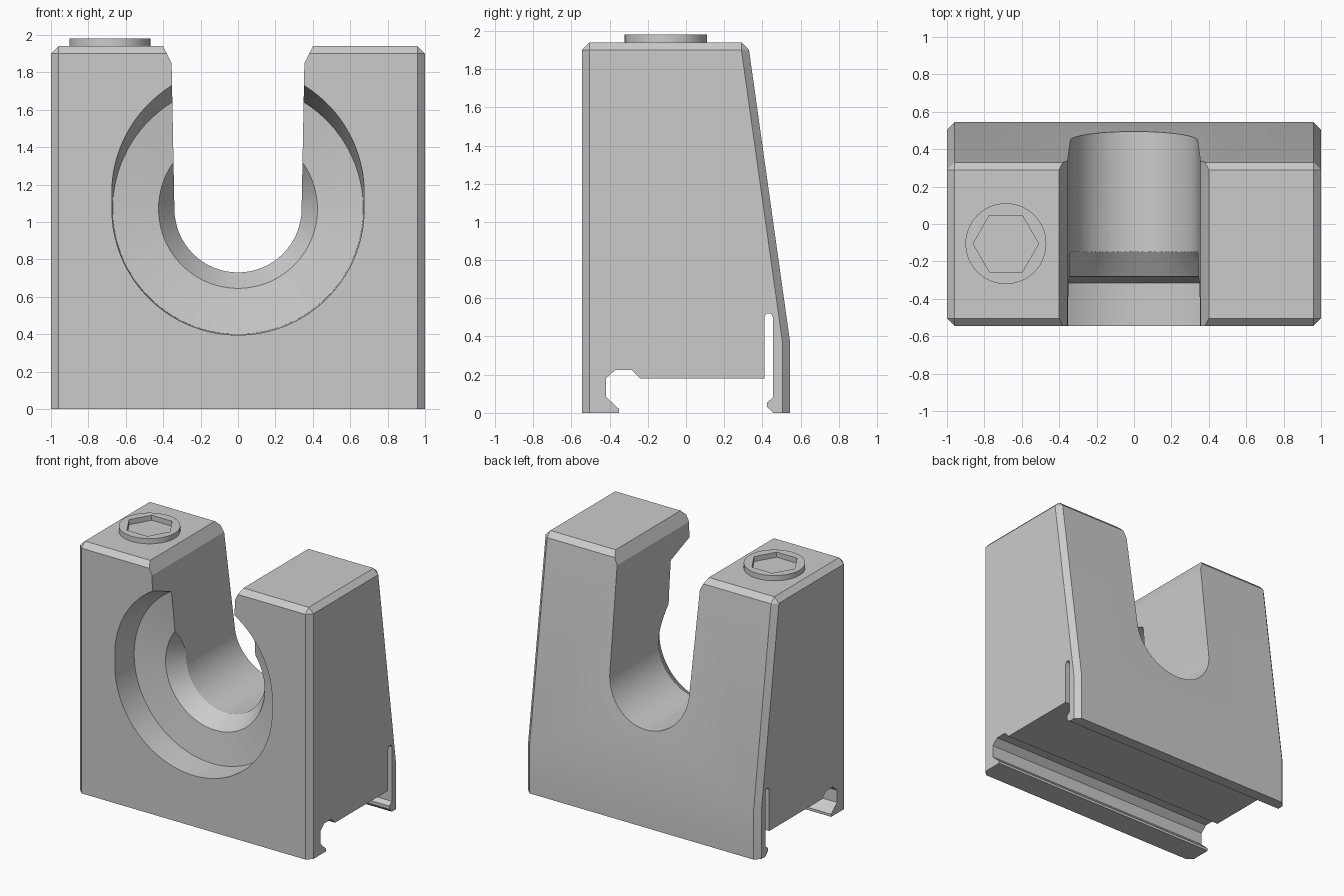
import bpy, bmesh, math

if "Cube" in bpy.data.objects:
    bpy.data.objects.remove(bpy.data.objects["Cube"])

grey = bpy.data.materials.new("light_grey")
grey.diffuse_color = (0.6, 0.6, 0.6, 1)
grey.use_nodes = True
grey.node_tree.nodes["Principled BSDF"].inputs["Base Color"].default_value = grey.diffuse_color


def add_object(name, bm):
    bmesh.ops.recalc_face_normals(bm, faces=bm.faces[:])
    me = bpy.data.meshes.new(name)
    bm.to_mesh(me)
    bm.free()
    ob = bpy.data.objects.new(name, me)
    bpy.context.collection.objects.link(ob)
    me.materials.append(grey)
    return ob


def loft(name, rings):
    """Skin closed rings of equal length and cap both ends."""
    bm = bmesh.new()
    vs = [[bm.verts.new(p) for p in r] for r in rings]
    n = len(rings[0])
    for a, b in zip(vs, vs[1:]):
        for i in range(n):
            j = (i + 1) % n
            bm.faces.new((a[i], a[j], b[j], b[i]))
    bm.faces.new(vs[0])
    bm.faces.new(vs[-1])
    return add_object(name, bm)


def activate(ob):
    bpy.ops.object.select_all(action='DESELECT')
    ob.select_set(True)
    bpy.context.view_layer.objects.active = ob


def cut(ob, cutter):
    mod = ob.modifiers.new("cut", 'BOOLEAN')
    mod.operation = 'DIFFERENCE'
    mod.solver = 'EXACT'
    mod.object = cutter
    activate(ob)
    bpy.ops.object.modifier_apply(modifier=mod.name)
    bpy.data.objects.remove(cutter)


# Block with sloped back and chamfered corners and top
C, F = 0.04, -0.545
bm = bmesh.new()
for z, back in ((0, 0.545), (0.37, 0.545), (1.90, 0.33)):
    for s in (-1, 1):
        for x, y in ((1, F + C), (1 - C, F), (1 - C, back), (1, back - C)):
            bm.verts.new((s * x, y, z))
for s in (-1, 1):
    for y in (F + C, 0.29):
        bm.verts.new((s * (1 - C), y, 1.94))
bmesh.ops.convex_hull(bm, input=bm.verts[:])
bmesh.ops.dissolve_limit(bm, angle_limit=0.01, verts=bm.verts[:], edges=bm.edges[:])
block = add_object("holder_block", bm)

# Open-topped U slot, slightly flared, running front to back
ZC, R = 1.07, 0.34
u = [(R * math.cos(a), ZC + R * math.sin(a))
     for a in (math.pi + math.pi * i / 32 for i in range(33))]
u += [(0.355, 1.85), (0.40, 1.94), (0.43, 2.0)]
u += [(-x, z) for x, z in reversed(u[-3:])]
cut(block, loft("slot_cutter", [[(x, y, z) for x, z in u] for y in (-0.7, 0.7)]))

# Front recess: bore with raised upper lip, shallow cone, then inner cone
N = 96


def ring(y, r, lift):
    pts = []
    for i in range(N):
        a = 2 * math.pi * (i + 0.5) / N
        s = math.sin(a)
        pts.append((r * math.cos(a), y, ZC + r * s + (lift if s > 0 else 0)))
    return pts


cut(block, loft("recess_cutter", [
    ring(-0.60, 0.676, 0.105), ring(-0.315, 0.67, 0), ring(-0.28, 0.425, 0),
    ring(-0.15, 0.341, 0), ring(-0.14, 0.334, 0)]))

# Rail channel and spring-clip slit along the underside
rail = [(-0.35, -0.1), (-0.35, 0.02), (-0.42, 0.085), (-0.42, 0.18), (-0.37, 0.225),
        (-0.285, 0.225), (-0.24, 0.18), (0.41, 0.18), (0.41, 0.50), (0.42, 0.52),
        (0.445, 0.52), (0.455, 0.50), (0.455, 0.08), (0.425, 0.055), (0.425, 0.03),
        (0.455, 0), (0.455, -0.1)]
cut(block, loft("rail_cutter", [[(x, y, z) for y, z in rail] for x in (-1.2, 1.2)]))

# Raised round boss with hexagonal recess


def circle(r, z, n):
    return [(-0.685 + r * math.cos(2 * math.pi * i / n),
             -0.105 + r * math.sin(2 * math.pi * i / n), z) for i in range(n)]


boss = loft("hex_boss", [circle(0.216, z, 64) for z in (1.93, 1.98)])
cut(boss, loft("hex_cutter", [circle(0.175, z, 6) for z in (1.941, 2.1)]))

for ob in (block, boss):
    activate(ob)
    bpy.ops.object.shade_smooth_by_angle(angle=math.radians(20))
